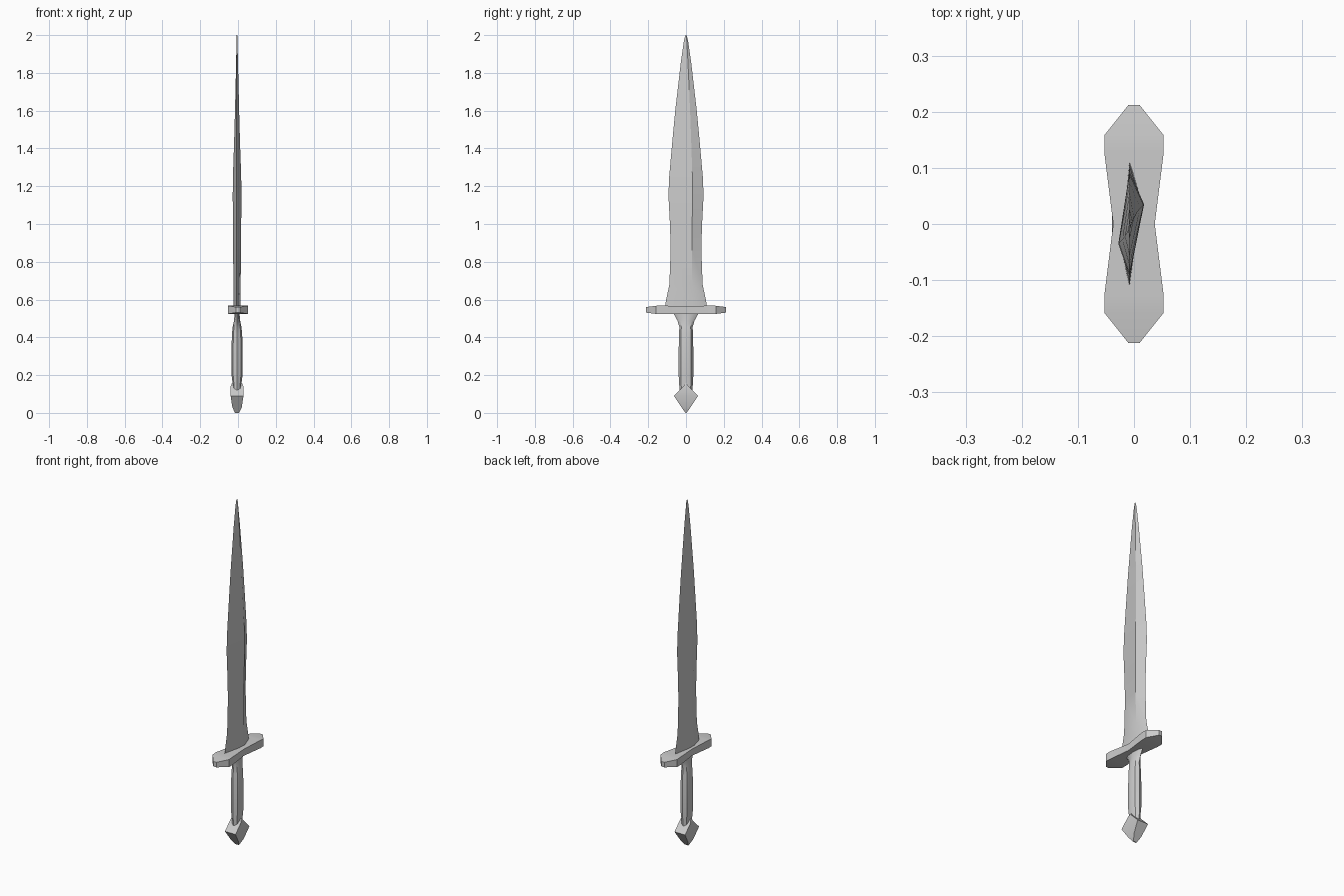
import bpy, bmesh, math
from mathutils import Vector

if "Cube" in bpy.data.objects:
    bpy.data.objects.remove(bpy.data.objects["Cube"])


def loft(name, rings, smooth=None):
    """Skin equal-length rings of points and cap both ends."""
    bm = bmesh.new()
    vs = [[bm.verts.new(Vector(p)) for p in r] for r in rings]
    n = len(vs[0])
    for a, b in zip(vs, vs[1:]):
        for i in range(n):
            j = (i + 1) % n
            bm.faces.new((a[i], a[j], b[j], b[i]))
    bm.faces.new(vs[0])
    bm.faces.new(vs[-1])
    bmesh.ops.recalc_face_normals(bm, faces=bm.faces)
    me = bpy.data.meshes.new(name)
    bm.to_mesh(me)
    bm.free()
    ob = bpy.data.objects.new(name, me)
    bpy.context.collection.objects.link(ob)
    if smooth:
        bpy.ops.object.select_all(action='DESELECT')
        ob.select_set(True)
        bpy.context.view_layer.objects.active = ob
        bpy.ops.object.shade_smooth_by_angle(angle=math.radians(smooth))
    return ob


CX = -0.005  # blade and grip sit slightly off the guard centre

# Blade: skewed diamond section; (z, half width, half thickness)
blade = [(0.55, .113, .018), (0.60, .105, .018), (0.68, .088, .019),
         (0.87, .081, .021), (1.00, .085, .022), (1.15, .093, .023),
         (1.25, .089, .022), (1.42, .074, .016), (1.60, .057, .011),
         (1.85, .028, .005), (1.97, .011, .002), (2.00, .003, .001)]
loft("blade", [[(CX - .003, w, z), (CX + t, .38 * w, z),
                (CX - .003, -w, z), (CX - t, -.38 * w, z)]
               for z, w, t in blade], 30)

# Guard: waisted bar lofted along y; (y, half width, bottom, top)
half = [(0, .037, .524, .562), (.128, .053, .523, .569),
        (.158, .053, .524, .567), (.212, .010, .531, .560)]
guard = [(-y, w, a, b) for y, w, a, b in half[:0:-1]] + half
loft("guard", [[(-w, y, a), (w, y, a), (w, y, b), (-w, y, b)]
               for y, w, a, b in guard], 25)

# Grip: eight-sided handle flaring sideways under the guard; (z, half x, half y)
grip = [(0.12, .024, .034), (0.15, .023, .036), (0.20, .029, .039),
        (0.32, .030, .039), (0.42, .027, .037), (0.455, .023, .035),
        (0.49, .016, .046), (0.53, .013, .068)]
loft("grip", [[(CX + a * math.cos(k * math.pi / 4), b * math.sin(k * math.pi / 4), z)
               for k in range(8)] for z, a, b in grip], 40)

# Pommel: faceted diamond narrowing to the foot; (z, half x, half y)
pommel = [(0.0, .011, .003), (0.03, .025, .024), (0.09, .034, .064),
          (0.14, .034, .014), (0.155, .028, .004)]
loft("pommel", [[(CX - a, -b, z), (CX + a, -b, z), (CX + a, b, z), (CX - a, b, z)]
                for z, a, b in pommel], 25)
